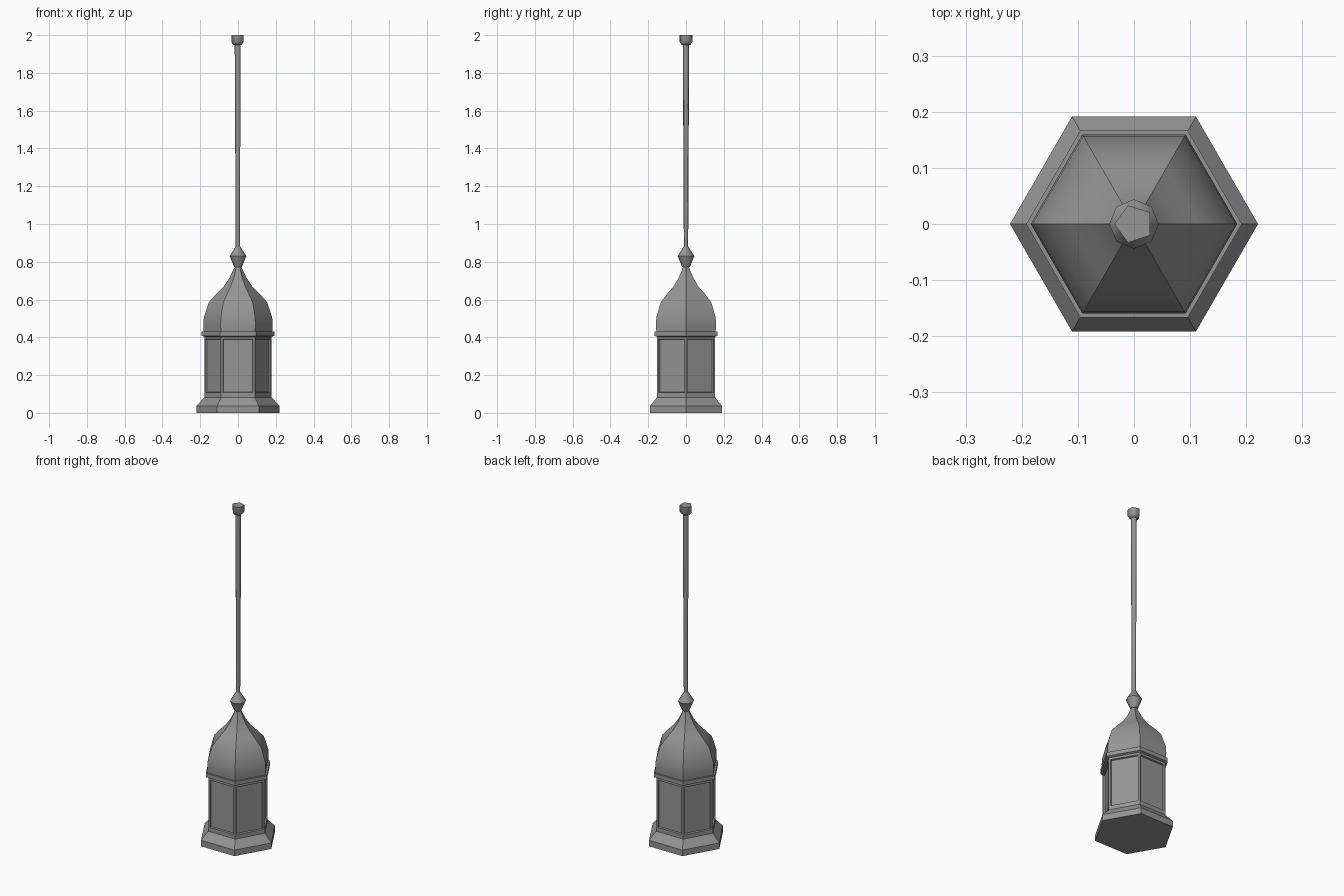
import bpy, bmesh, math

if "Cube" in bpy.data.objects:
    bpy.data.objects.remove(bpy.data.objects["Cube"])

# Dark grey metal
metal = bpy.data.materials.new("dark_metal")
metal.diffuse_color = (0.3, 0.3, 0.3, 1)
metal.use_nodes = True
metal.node_tree.nodes["Principled BSDF"].inputs["Base Color"].default_value = metal.diffuse_color


def lathe(name, profile, sides, phase=0.0, smooth=None, panels=None):
    """Stack of regular polygons from (radius, z) points, capped at both ends."""
    bm = bmesh.new()
    rings = []
    for r, z in profile:
        rings.append([bm.verts.new((r * math.cos(phase + 2 * math.pi * i / sides),
                                    r * math.sin(phase + 2 * math.pi * i / sides), z))
                      for i in range(sides)])
    bands = []
    for low, high in zip(rings, rings[1:]):
        bands.append([bm.faces.new((low[i], low[(i + 1) % sides],
                                    high[(i + 1) % sides], high[i]))
                      for i in range(sides)])
    bm.faces.new(rings[0][::-1])
    bm.faces.new(rings[-1])
    bm.normal_update()
    # Framed recess on every face of the chosen band
    if panels is not None:
        faces = bands[panels]
        bmesh.ops.inset_individual(bm, faces=faces, thickness=0.014)
        bm.normal_update()
        bmesh.ops.inset_individual(bm, faces=faces, thickness=0.004, depth=-0.009)
    mesh = bpy.data.meshes.new(name)
    bm.to_mesh(mesh)
    bm.free()
    mesh.materials.append(metal)
    obj = bpy.data.objects.new(name, mesh)
    bpy.context.collection.objects.link(obj)
    if smooth:
        bpy.ops.object.select_all(action='DESELECT')
        obj.select_set(True)
        bpy.context.view_layer.objects.active = obj
        bpy.ops.object.shade_smooth_by_angle(angle=math.radians(smooth))
    return obj


# Flared hexagonal foot
lathe("base", [(0.221, 0), (0.221, 0.036), (0.178, 0.082)], 6)

# Hexagonal housing with six recessed panes
lathe("lantern_body", [(0.178, 0.082), (0.178, 0.097), (0.178, 0.40), (0.178, 0.41)],
      6, panels=1)

# Cornice under the dome
lathe("cornice", [(0.178, 0.403), (0.192, 0.408), (0.192, 0.432)], 6)

# Onion-shaped roof, smooth up each side with sharp ribs
lathe("dome", [(0.181, 0.43), (0.184, 0.465), (0.181, 0.505), (0.155, 0.585),
               (0.115, 0.63), (0.077, 0.668), (0.045, 0.715), (0.016, 0.775),
               (0.012, 0.79)], 6, smooth=40)

# Faceted finial
lathe("finial", [(0.021, 0.773), (0.044, 0.83), (0.012, 0.882)], 8, smooth=47)

# Tapered five-sided hanging rod and its end cap
lathe("rod", [(0.012, 0.87), (0.0175, 1.955)], 5, math.pi, smooth=80)
lathe("rod_cap", [(0.025, 1.948), (0.035, 1.963), (0.035, 2.0)], 5, math.pi, smooth=80)
